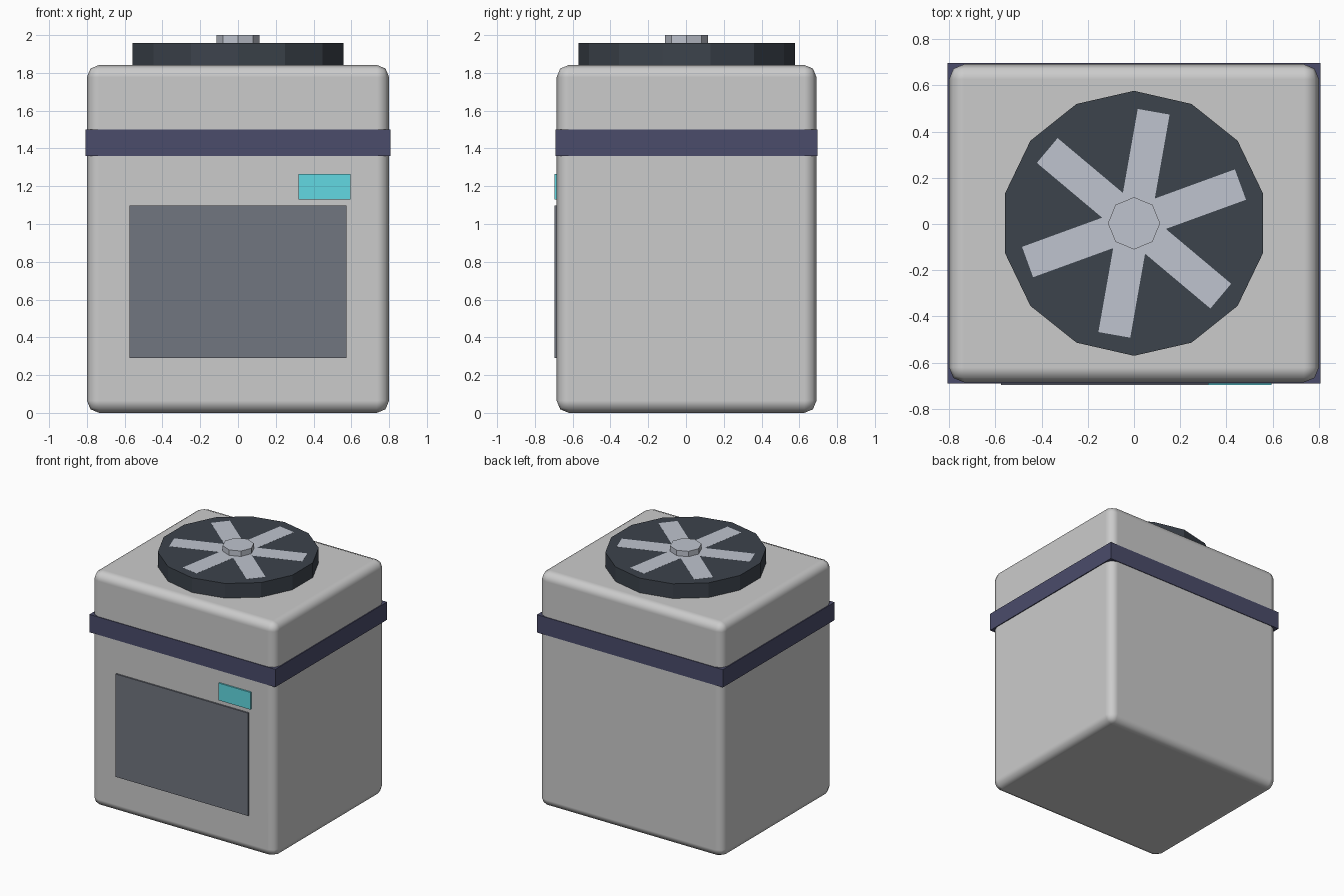
import bpy, math

if "Cube" in bpy.data.objects:
    bpy.data.objects.remove(bpy.data.objects["Cube"])

CY = 0.003  # body axis, offset a hair because the front panels stand proud


def paint(obj, name, rgb):
    mat = bpy.data.materials.get(name) or bpy.data.materials.new(name)
    mat.diffuse_color = (*rgb, 1)
    mat.use_nodes = True
    mat.node_tree.nodes["Principled BSDF"].inputs["Base Color"].default_value = mat.diffuse_color
    obj.data.materials.append(mat)


def box(name, x, y, z):
    """Box from (min, max) pairs."""
    bpy.ops.mesh.primitive_cube_add(size=1, location=[sum(p) / 2 for p in (x, y, z)])
    obj = bpy.context.object
    obj.name = name
    obj.scale = [p[1] - p[0] for p in (x, y, z)]
    bpy.ops.object.transform_apply(location=False, rotation=False, scale=True)
    return obj


def disc(name, sides, radius, z0, z1):
    bpy.ops.mesh.primitive_cylinder_add(vertices=sides, radius=radius, depth=z1 - z0,
                                        location=(0, CY, (z0 + z1) / 2))
    bpy.context.object.name = name
    return bpy.context.object


# Rounded cabinet
cabinet = box("cabinet", (-0.80, 0.80), (CY - 0.688, CY + 0.688), (0, 1.842))
bpy.ops.object.shade_smooth()
bevel = cabinet.modifiers.new("rounded_edges", 'BEVEL')
bevel.width = 0.065
bevel.segments = 2
bevel.harden_normals = True

# Trim band around the cabinet
band = box("trim_band", (-0.807, 0.807), (CY - 0.693, CY + 0.693), (1.36, 1.50))
paint(band, "navy", (0.069, 0.072, 0.145))

# Front panel and display
panel = box("front_panel", (-0.575, 0.575), (-0.697, -0.66), (0.29, 1.097))
paint(panel, "panel_grey", (0.165, 0.18, 0.216))
display = box("display", (0.32, 0.595), (-0.697, -0.66), (1.13, 1.265))
paint(display, "cyan", (0.122, 0.694, 0.76))

# Fan housing and hub
housing = disc("fan_housing", 14, 0.573, 1.83, 1.957)
paint(housing, "charcoal", (0.045, 0.056, 0.072))
hub = disc("fan_hub", 8, 0.113, 1.90, 2.0)
paint(hub, "light_metal", (0.52, 0.55, 0.62))

# Six blades lying flush with the housing top
for i in range(6):
    a = math.radians(20 + 60 * i)
    blade = box(f"fan_blade_{i + 1}", (-0.2, 0.2), (-0.07, 0.07), (1.93, 1.9575))
    blade.rotation_euler.z = a
    blade.location.x = 0.29 * math.cos(a)
    blade.location.y = CY + 0.29 * math.sin(a)
    paint(blade, "light_metal", (0.52, 0.55, 0.62))
